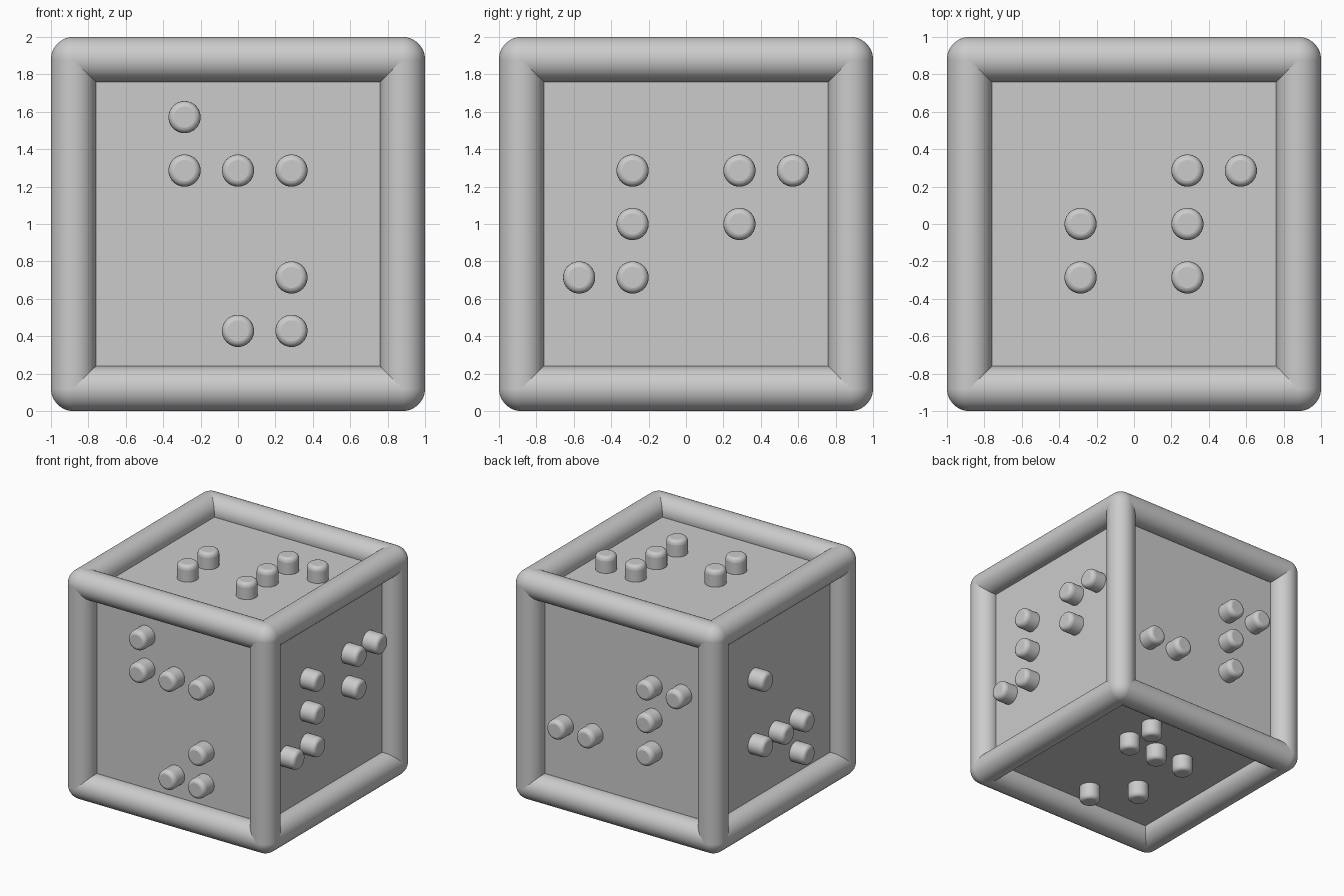
import bpy, math
from mathutils import Vector

if "Cube" in bpy.data.objects:
    bpy.data.objects.remove(bpy.data.objects["Cube"], do_unlink=True)

grey = bpy.data.materials.new("light_grey")
grey.use_nodes = True
colour = (0.6, 0.6, 0.6, 1)
grey.diffuse_color = colour
grey.node_tree.nodes["Principled BSDF"].inputs["Base Color"].default_value = colour

CENTRE = Vector((0, 0, 1))
STEP = 2 / 7          # peg grid spacing
PANEL = 3 * STEP      # panel distance from the centre
TUBE = 0.12           # frame tube radius
EDGE = 1 - TUBE       # frame tube axis
PEG_R, PEG_H = 0.086, 0.14


def finish(name, smooth=True):
    ob = bpy.context.object
    ob.name = name
    ob.data.materials.append(grey)
    if smooth:
        bpy.ops.object.shade_smooth_by_angle(angle=math.radians(40))
    return ob


def cylinder(name, radius, depth, loc, direction, sides=40):
    rot = Vector(direction).to_track_quat('Z', 'Y').to_euler()
    bpy.ops.mesh.primitive_cylinder_add(vertices=sides, radius=radius, depth=depth,
                                        location=loc, rotation=rot)
    return finish(name)


# Inner body that carries the six panels
bpy.ops.mesh.primitive_cube_add(size=2 * PANEL, location=CENTRE)
finish("body_panels", smooth=False)

# Twelve frame tubes
axes = [Vector((1, 0, 0)), Vector((0, 1, 0)), Vector((0, 0, 1))]
for i, along in enumerate(axes):
    u, v = axes[(i + 1) % 3], axes[(i + 2) % 3]
    for su in (-1, 1):
        for sv in (-1, 1):
            cylinder("frame_tube", TUBE, 2 * EDGE, CENTRE + (u * su + v * sv) * EDGE, along, 48)

# Eight round corners
for x in (-EDGE, EDGE):
    for y in (-EDGE, EDGE):
        for z in (-EDGE, EDGE):
            bpy.ops.mesh.primitive_uv_sphere_add(segments=48, ring_count=24, radius=TUBE,
                                                 location=CENTRE + Vector((x, y, z)))
            finish("frame_corner")

# Pegs on each side: outward direction, two grid axes, grid positions
X, Y, Z = axes
sides = {
    "front": (-Y, X, Z, [(-1, 2), (-1, 1), (0, 1), (1, 1), (1, -1), (0, -2), (1, -2)]),
    "back": (Y, X, Z, [(-1, 1), (-2, 1), (-1, 0), (-1, -1), (2, -1), (1, -1)]),
    "left": (X, Y, Z, [(-1, 1), (1, 1), (2, 1), (-1, 0), (1, 0), (-2, -1), (-1, -1)]),
    "right": (-X, Y, Z, [(1, 1), (-1, -1), (0, -1), (1, -1), (-1, -2)]),
    "top": (Z, X, Y, [(1, 1), (2, 1), (-1, 0), (1, 0), (-1, -1), (1, -1)]),
    "bottom": (-Z, X, Y, [(1, 1), (1, 2), (0, 1), (-1, 1), (-1, -1), (0, -2)]),
}
for side, (out, u, v, spots) in sides.items():
    for a, b in spots:
        loc = CENTRE + out * (PANEL + PEG_H / 2) + (u * a + v * b) * STEP
        peg = cylinder(side + "_peg", PEG_R, PEG_H, loc, out)
        bevel = peg.modifiers.new("rounded_rim", 'BEVEL')
        bevel.width = 0.03
        bevel.segments = 4
        bevel.limit_method = 'ANGLE'
        bevel.angle_limit = math.radians(60)
        # Sink the rounded lower rim into the panel
        peg.scale.z = 1.25
        peg.location -= out * PEG_H * 0.125
